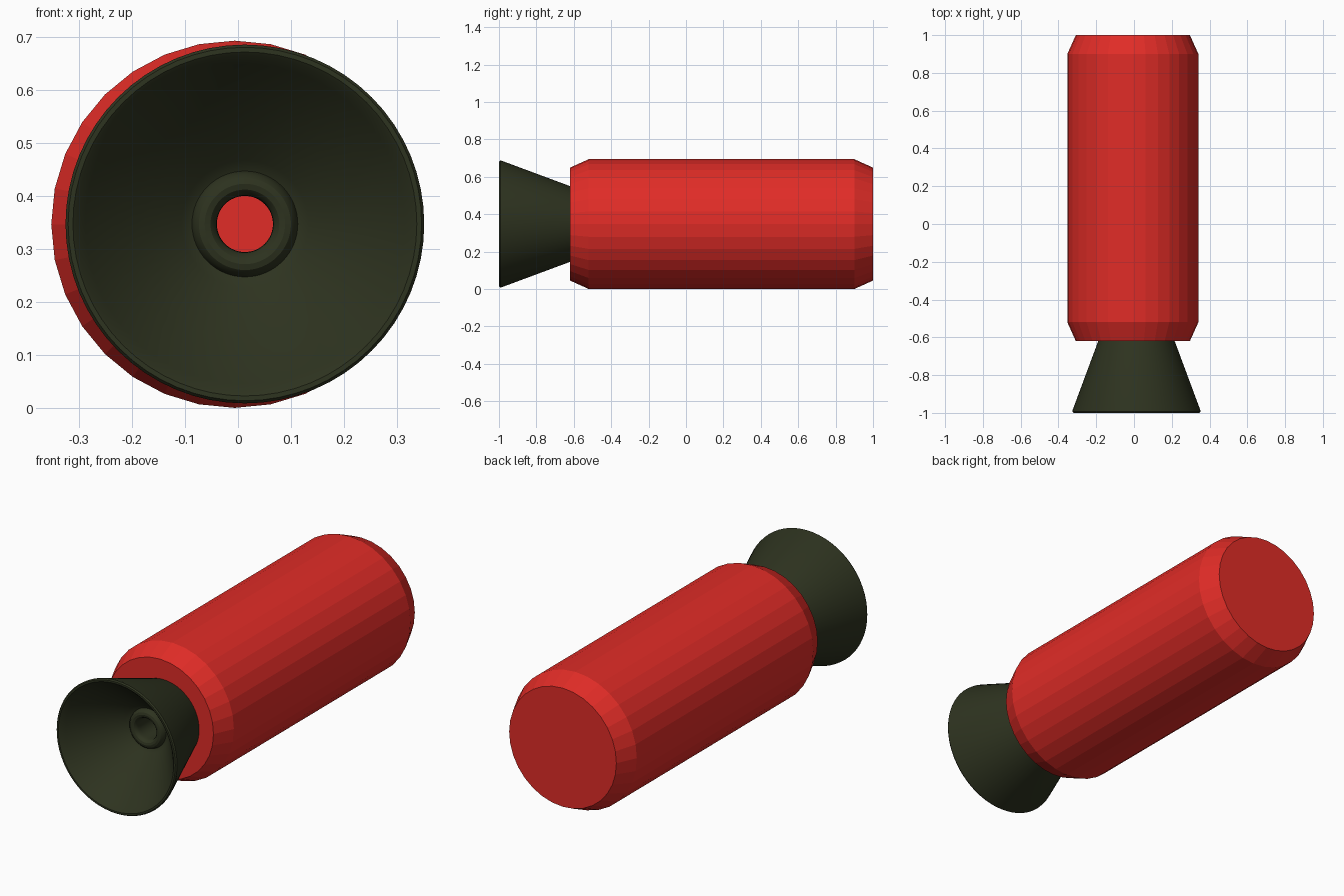
import bpy, bmesh, math

if "Cube" in bpy.data.objects:
    bpy.data.objects.remove(bpy.data.objects["Cube"])


def material(name, color):
    m = bpy.data.materials.new(name)
    m.diffuse_color = (*color, 1)
    m.use_nodes = True
    m.node_tree.nodes["Principled BSDF"].inputs["Base Color"].default_value = m.diffuse_color
    return m


def lathe(name, profile, sides, x, z, mat, smooth=False, closed=False):
    """Revolve (radius, y) points about an axis parallel to y; open profiles get end caps."""
    bm = bmesh.new()
    rings = []
    for r, y in profile:
        rings.append([bm.verts.new((r * math.cos(2 * math.pi * i / sides), y,
                                    r * math.sin(2 * math.pi * i / sides)))
                      for i in range(sides)])
    pairs = list(zip(rings, rings[1:]))
    if closed:
        pairs.append((rings[-1], rings[0]))
    else:
        bm.faces.new(rings[0])
        bm.faces.new(rings[-1])
    for a, b in pairs:
        for i in range(sides):
            j = (i + 1) % sides
            bm.faces.new((a[i], a[j], b[j], b[i]))
    bmesh.ops.recalc_face_normals(bm, faces=bm.faces)
    mesh = bpy.data.meshes.new(name)
    bm.to_mesh(mesh)
    bm.free()
    mesh.materials.append(mat)
    ob = bpy.data.objects.new(name, mesh)
    ob.location = (x, 0, z)
    bpy.context.collection.objects.link(ob)
    if smooth:
        bpy.context.view_layer.objects.active = ob
        ob.select_set(True)
        bpy.ops.object.shade_smooth_by_angle(angle=math.radians(30))
        ob.select_set(False)
    return ob


red = material("red paint", (0.75, 0.025, 0.02))
olive = material("dark olive", (0.027, 0.033, 0.014))

# Chamfered tank body, flat shaded
lathe("tank_body", [(0.302, -0.62), (0.347, -0.52), (0.347, 0.90), (0.302, 1.0)],
      32, -0.006, 0.347, red)

# Flared nozzle: outer cone, rim, inner funnel, rounded throat lip, bore
lip = [(0.076 + 0.022 * math.cos(a), -0.745 - 0.022 * math.sin(a))
       for a in (math.pi * k / 6 for k in range(7))]
nozzle = [(0.195, -0.60), (0.338, -0.985), (0.339, -0.993), (0.334, -1.0),
          (0.325, -1.0), (0.319, -0.995), (0.302, -0.975),
          (0.120, -0.75), (0.100, -0.74)] + lip + [(0.053, -0.73), (0.053, -0.60)]
lathe("nozzle", nozzle, 64, 0.013, 0.3475, olive, smooth=True, closed=True)
